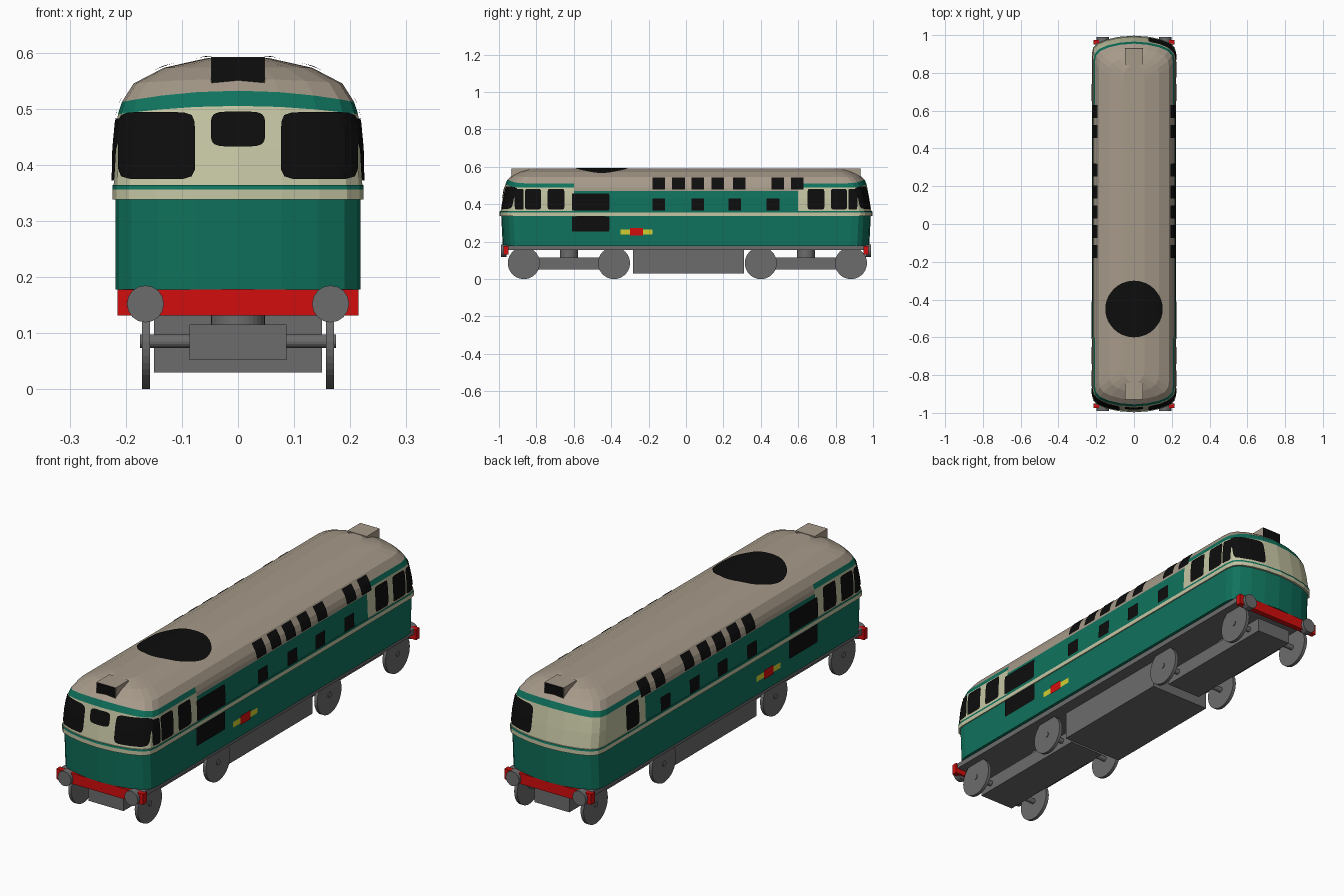
import bpy, bmesh, math
from mathutils import Vector, Matrix
from mathutils.bvhtree import BVHTree

if "Cube" in bpy.data.objects:
    bpy.data.objects.remove(bpy.data.objects["Cube"])


def material(name, r, g, b):
    m = bpy.data.materials.new(name)
    m.diffuse_color = (r, g, b, 1)
    m.use_nodes = True
    m.node_tree.nodes["Principled BSDF"].inputs["Base Color"].default_value = m.diffuse_color
    return m


GREEN = material("green", .005, .17, .11)
CREAM = material("cream", .56, .56, .37)
BEIGE = material("roof_beige", .38, .32, .25)
BLACK = material("black", .004, .004, .004)
GREY = material("grey", .15, .15, .15)
RED = material("red", .65, .004, .004)
YELLOW = material("yellow", .65, .62, .03)


def finish(name, bm, *mats):
    me = bpy.data.meshes.new(name)
    bm.to_mesh(me)
    bm.free()
    for m in mats:
        me.materials.append(m)
    ob = bpy.data.objects.new(name, me)
    bpy.context.collection.objects.link(ob)
    return ob


def box(name, mat, x0, x1, y0, y1, z0, z1):
    bm = bmesh.new()
    mid = Vector(((x0 + x1) / 2, (y0 + y1) / 2, (z0 + z1) / 2))
    size = Matrix.Diagonal((x1 - x0, y1 - y0, z1 - z0, 1))
    bmesh.ops.create_cube(bm, size=1, matrix=Matrix.Translation(mid) @ size)
    return finish(name, bm, mat)


def cylinder(name, mat, centre, radius, depth, axis, sides=32):
    bm = bmesh.new()
    rot = {'X': Matrix.Rotation(math.pi / 2, 4, 'Y'),
           'Y': Matrix.Rotation(math.pi / 2, 4, 'X'), 'Z': Matrix()}[axis]
    bmesh.ops.create_cone(bm, cap_ends=True, segments=sides, radius1=radius, radius2=radius,
                          depth=depth, matrix=Matrix.Translation(centre) @ rot)
    return finish(name, bm, mat)


# Body shell: stacked plan outlines (height, half width, half length, rise at the nose)
RINGS = [(.178, .2185, .98, 0), (.338, .2185, .988, 0), (.338, .2235, .997, 0),
         (.356, .2235, .997, 0), (.364, .2235, .995, 0), (.364, .2215, .991, 0),
         (.43, .22, .98, 0), (.472, .216, .971, .006), (.49, .214, .966, .015),
         (.512, .207, .955, .02), (.545, .186, .93, .008), (.573, .132, .89, 0),
         (.59, .056, .845, 0)]
# Nose plan curve: fraction of half width, setback from the tip
NOSE = [(1, .1), (.97, .065), (.87, .04), (.65, .02), (.35, .006), (0, 0)]


def outline(z, w, end, rise):
    quarter = [(w, .6, z)]
    quarter += [(w * f, end - s, z + rise * (1 - f * f)) for f, s in NOSE]
    half = quarter + [(-x, y, h) for x, y, h in reversed(quarter[:-1])]
    return half + [(-x, -y, h) for x, y, h in half]


bm = bmesh.new()
loops = [[bm.verts.new(p) for p in outline(*r)] for r in RINGS]
CAB = [0, 1, 1, 0, 1, 1, 1, 1, 0, 2, 2, 2]
MIDDLE = [0, 1, 1, 0, 0, 0, 0, 2, 2, 2, 2, 2]
for k in range(len(loops) - 1):
    a, b = loops[k], loops[k + 1]
    n = len(a)
    for i in range(n):
        j = (i + 1) % n
        f = bm.faces.new((a[i], a[j], b[j], b[i]))
        middle = all(abs(v.co.y) < .61 for v in f.verts)
        f.material_index = (MIDDLE if middle else CAB)[k]
bm.faces.new(loops[-1]).material_index = 2
bm.faces.new(list(reversed(loops[0])))
bmesh.ops.recalc_face_normals(bm, faces=bm.faces)
shell = BVHTree.FromBMesh(bm)
finish("body_shell", bm, GREEN, CREAM, BEIGE)


def plate(name, mat, axis, sign, u0, u1, v0, v1, power=60, lift=.004, steps=4):
    """Thin rounded panel projected onto the body along one axis."""
    def place(u, v):
        start = {'X': (sign * 3, u, v), 'Y': (u, sign * 3, v), 'Z': (u, v, sign * 3)}[axis]
        hit, normal, _, _ = shell.ray_cast(Vector(start), -out)
        return hit + normal * lift
    out = Vector([sign * (axis == c) for c in 'XYZ'])
    uc, vc, ur, vr = (u0 + u1) / 2, (v0 + v1) / 2, (u1 - u0) / 2, (v1 - v0) / 2
    bm = bmesh.new()
    inner, count = bm.verts.new(place(uc, vc)), 40
    previous = None
    for s in range(1, steps + 1):
        ring = []
        for i in range(count):
            t = 2 * math.pi * i / count
            c, d = math.cos(t), math.sin(t)
            r = s / steps / (abs(c) ** power + abs(d) ** power) ** (1 / power)
            ring.append(bm.verts.new(place(uc + ur * r * c, vc + vr * r * d)))
        for i in range(count):
            j = (i + 1) % count
            bm.faces.new((previous[i], ring[i], ring[j], previous[j]) if previous
                         else (inner, ring[i], ring[j]))
        previous = ring
    bm.normal_update()
    for f in bm.faces:
        if f.normal.dot(out) < 0:
            f.normal_flip()
    return finish(name, bm, mat)


# Windscreens: three at the front, one at the rear
plate("windscreen_left", BLACK, 'Y', -1, -.211, -.076, .374, .493, 8, steps=6)
plate("windscreen_right", BLACK, 'Y', -1, .076, .211, .374, .493, 8, steps=6)
plate("windscreen_centre", BLACK, 'Y', -1, -.048, .048, .432, .494, 5)
plate("rear_windscreen", BLACK, 'Y', 1, .076, .211, .374, .493, 8, steps=6)

# Side details on both sides
for side, s in (("right", 1), ("left", -1)):
    for end in (-1, 1):
        spans = [(.65, .74), (.775, .861), (.868, .915)]
        if s < 0 and end > 0:
            spans = spans[:1]
        for a, b in spans:
            lo, hi = sorted((a * end, b * end))
            plate("cab_window_" + side, BLACK, 'X', s, lo, hi, .372, .482, 12)
    for y in (-.145, -.04, .063, .17, .285, .49, .595):
        plate("roof_window_" + side, BLACK, 'X', s, y - .034, y + .034, .478, .54)
    for y in (-.145, .063, .26, .465):
        plate("side_window_" + side, BLACK, 'X', s, y - .034, y + .034, .367, .43)
    plate("upper_grille_" + side, BLACK, 'X', s, -.61, -.41, .366, .457)
    plate("lower_grille_" + side, BLACK, 'X', s, -.61, -.41, .255, .336)
    plate("badge_bar_" + side, YELLOW, 'X', s, -.35, -.18, .239, .264, lift=.003)
    plate("badge_centre_" + side, RED, 'X', s, -.3, -.23, .232, .273, lift=.005)

# Round roof fan
plate("roof_fan", BLACK, 'Z', 1, -.15, .15, -.6, -.3, 2, steps=10)

# Chassis and fuel tank
box("chassis", GREY, -.205, .205, -.955, .955, .155, .179)
box("fuel_tank", GREY, -.15, .15, -.283, .31, .03, .156)

for end, s in (("front", -1), ("rear", 1)):
    # Headlamp box with a dark face
    y0, y1 = sorted((s * .93, s * .84))
    box(end + "_lamp_box", BEIGE, -.048, .048, y0, y1, .545, .592)
    y0, y1 = sorted((s * .93, s * .933))
    box(end + "_lamp_face", BLACK, -.047, .047, y0, y1, .546, .591)
    # Buffer beam and buffers
    y0, y1 = sorted((s * .95, s * .975))
    box(end + "_buffer_beam", RED, -.2145, .2145, y0, y1, .131, .178)
    for x in (-.165, .165):
        cylinder(end + "_buffer", GREY, (x, s * .975, .152), .033, .03, 'Y', 16)
    # Bogie: frame, pivot, axles and wheels
    mid = -.626 if s < 0 else .641
    box(end + "_bogie_frame", GREY, -.086, .086, mid - .305, mid + .305, .052, .115)
    cylinder(end + "_bogie_pivot", GREY, (0, mid, .135), .048, .045, 'Z')
    for y in (mid - .241, mid + .241):
        cylinder(end + "_axle", GREY, (0, y, .0855), .012, .35, 'X', 16)
        for x in (-.164, .164):
            cylinder(end + "_wheel", GREY, (x, y, .0855), .0855, .015, 'X', 40)
